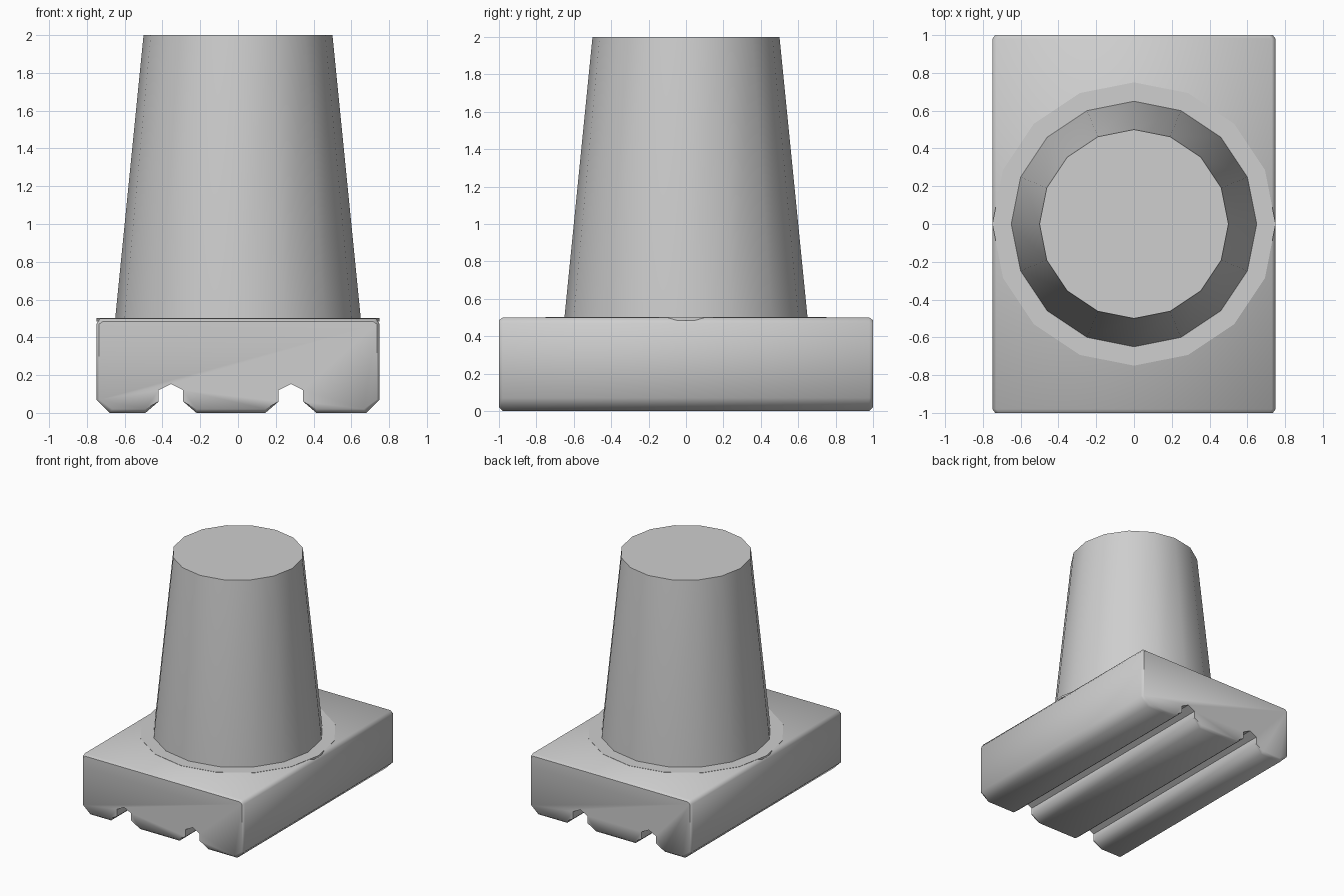
import bpy, bmesh, math

if "Cube" in bpy.data.objects:
    bpy.data.objects.remove(bpy.data.objects["Cube"])

grey = bpy.data.materials.new("light grey")
grey.diffuse_color = (0.62, 0.62, 0.62, 1)
grey.use_nodes = True
grey.node_tree.nodes["Principled BSDF"].inputs["Base Color"].default_value = grey.diffuse_color


def finish(bm, name, angle):
    bmesh.ops.recalc_face_normals(bm, faces=bm.faces)
    mesh = bpy.data.meshes.new(name)
    bm.to_mesh(mesh)
    bm.free()
    ob = bpy.data.objects.new(name, mesh)
    bpy.context.collection.objects.link(ob)
    mesh.materials.append(grey)
    bpy.ops.object.select_all(action='DESELECT')
    ob.select_set(True)
    bpy.context.view_layer.objects.active = ob
    bpy.ops.object.shade_smooth_by_angle(angle=math.radians(angle))
    return ob


def lathe(name, rings):
    """16-sided solid through (radius, z) rings, with flat caps."""
    bm = bmesh.new()
    n = 16
    loops = [[bm.verts.new((r * math.cos(2 * math.pi * i / n),
                            r * math.sin(2 * math.pi * i / n), z))
              for i in range(n)] for r, z in rings]
    for a, b in zip(loops, loops[1:]):
        for i in range(n):
            j = (i + 1) % n
            bm.faces.new((a[i], a[j], b[j], b[i]))
    bm.faces.new(loops[0][::-1])
    bm.faces.new(loops[-1])
    return finish(bm, name, 30)


# Base block: cross-section with two flared grooves, run along y
def groove(x):
    return [(x - 0.135, 0), (x - 0.065, 0.06), (x - 0.065, 0.12), (x, 0.153),
            (x + 0.065, 0.12), (x + 0.065, 0.06), (x + 0.135, 0)]


profile = ([(-0.68, 0)] + groove(-0.355) + groove(0.28) + [(0.68, 0)]
           + [(0.75, 0.07), (0.75, 0.47), (0.73, 0.5)]
           + [(-0.73, 0.5), (-0.75, 0.47), (-0.75, 0.07)])


def end_point(x, z):
    """Pull the outline in slightly for the softened end edges."""
    if z == 0:
        z = 0.02
    if z == 0.5:
        z = 0.485
    return (x * 0.98 if abs(x) > 0.6 else x), z


bm = bmesh.new()
rings = []
for y, inset in ((-1, True), (-0.98, False), (0.98, False), (1, True)):
    pts = [end_point(*p) if inset else p for p in profile]
    rings.append([bm.verts.new((x, y, z)) for x, z in pts])
count = len(profile)
for a, b in zip(rings, rings[1:]):
    for i in range(count):
        j = (i + 1) % count
        bm.faces.new((a[i], a[j], b[j], b[i]))
bm.faces.new(rings[0])
bm.faces.new(rings[-1][::-1])
finish(bm, "base_block", 50)

# Thin disc under the column, and the tapered column
lathe("column_collar", [(0.75, 0.485), (0.75, 0.502)])
lathe("tapered_column", [(0.65, 0.49), (0.65, 0.5), (0.5, 2.0)])
